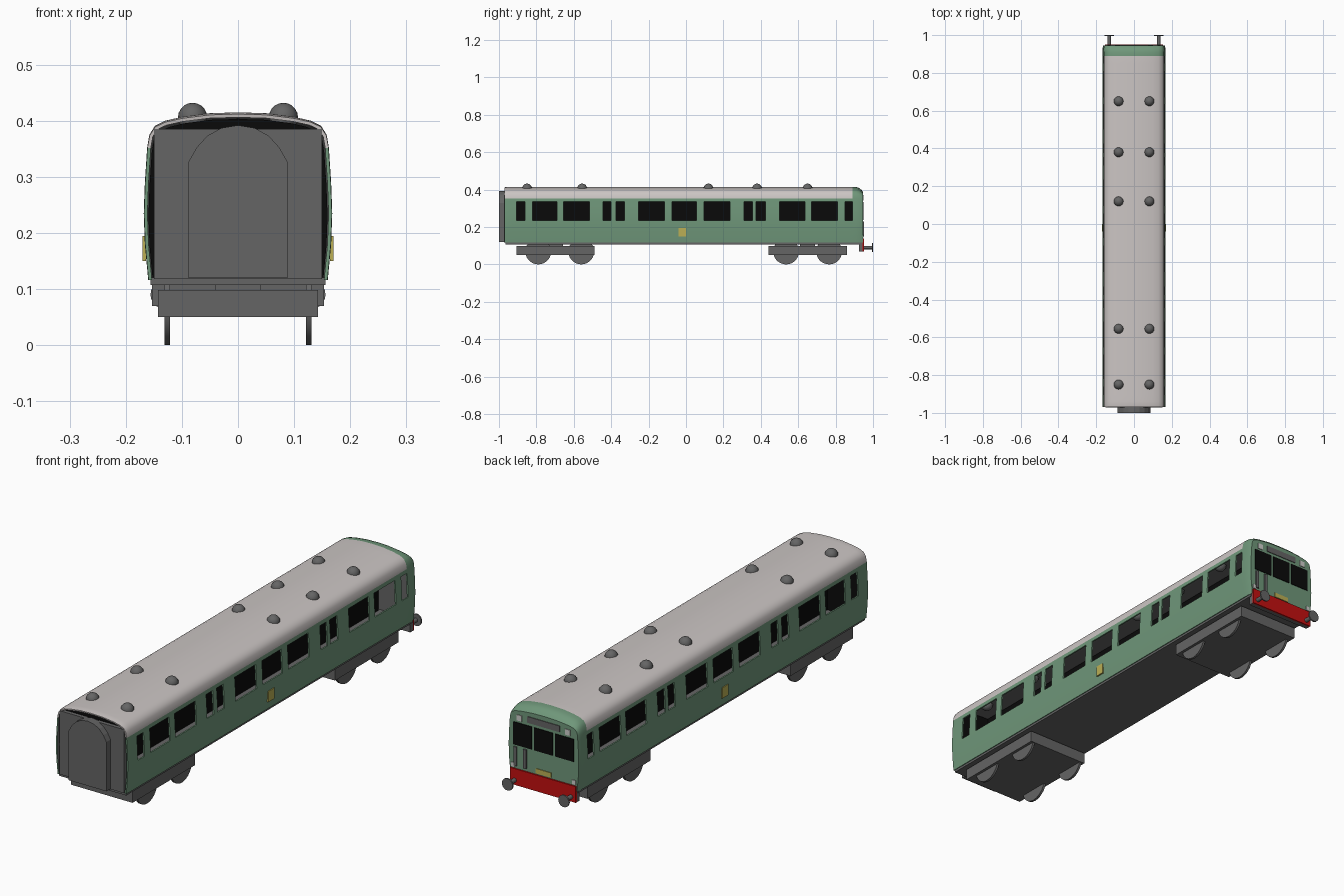
import bpy, bmesh, math
from mathutils import Matrix

if "Cube" in bpy.data.objects:
    bpy.data.objects.remove(bpy.data.objects["Cube"])


def material(name, rgb):
    m = bpy.data.materials.new(name)
    m.diffuse_color = (*rgb, 1)
    m.use_nodes = True
    m.node_tree.nodes["Principled BSDF"].inputs["Base Color"].default_value = m.diffuse_color
    return m


GREEN = material("green", (0.16, 0.31, 0.195))
ROOF = material("roof_grey", (0.60, 0.56, 0.55))
GREY = material("dark_grey", (0.13, 0.13, 0.13))
BLACK = material("black", (0.003, 0.003, 0.003))
RED = material("red", (0.55, 0.005, 0.005))
YELLOW = material("yellow", (0.50, 0.43, 0.09))
WHITE = material("lamp_white", (0.62, 0.62, 0.60))


def finish(name, bm, *mats):
    me = bpy.data.meshes.new(name)
    bm.to_mesh(me)
    bm.free()
    ob = bpy.data.objects.new(name, me)
    bpy.context.collection.objects.link(ob)
    for m in mats:
        me.materials.append(m)
    return ob


def smooth(ob, angle=35):
    bpy.ops.object.select_all(action='DESELECT')
    ob.select_set(True)
    bpy.context.view_layer.objects.active = ob
    for mod in list(ob.modifiers):
        bpy.ops.object.modifier_apply(modifier=mod.name)
    bpy.ops.object.shade_smooth_by_angle(angle=math.radians(angle))


def box(name, x, y, z, mat):
    """Box from (min, max) ranges."""
    bm = bmesh.new()
    size = [b - a for a, b in (x, y, z)]
    mid = [(a + b) / 2 for a, b in (x, y, z)]
    bmesh.ops.create_cube(bm, size=1, matrix=Matrix.Translation(mid) @ Matrix.Diagonal((*size, 1)))
    return finish(name, bm, mat)


def cylinder(name, centre, r, depth, axis, mat, seg=28):
    bm = bmesh.new()
    rot = Matrix.Rotation(math.pi / 2, 4, 'Y' if axis == 'X' else 'X')
    bmesh.ops.create_cone(bm, cap_ends=True, segments=seg, radius1=r, radius2=r, depth=depth,
                          matrix=Matrix.Translation(centre) @ rot)
    ob = finish(name, bm, mat)
    smooth(ob)
    return ob


def slab(name, outline, y0, y1, mat):
    """Outline in x,z pushed along y."""
    bm = bmesh.new()
    f = bm.faces.new([bm.verts.new((x, y0, z)) for x, z in outline])
    ext = bmesh.ops.extrude_face_region(bm, geom=[f])
    bmesh.ops.translate(bm, vec=(0, y1 - y0, 0),
                        verts=[v for v in ext['geom'] if isinstance(v, bmesh.types.BMVert)])
    bmesh.ops.recalc_face_normals(bm, faces=bm.faces)
    return finish(name, bm, mat)


def mirrored(half):
    return half + [(-x, z) for x, z in reversed(half) if x > 0]


# Body shell: lofted cross-section with open window cells
PROFILE = mirrored([(.160, .116), (.166, .18), (.168, .235), (.166, .29), (.163, .335), (.162, .352),
                    (.158, .375), (.148, .391), (.130, .400), (.10, .407), (.05, .4135), (0, .415)])
WINDOWS = [(-.905, -.86), (-.82, -.69), (-.655, -.515), (-.445, -.40), (-.375, -.33),
           (-.255, -.115), (-.075, .055), (.095, .235), (.31, .355), (.375, .425),
           (.50, .635), (.67, .81), (.85, .89)]
HOOD = .89


def section(y):
    t = max(0, (y - HOOD) / .055, (-.94 - y) / .06)
    sx, sz = 1 - .03 * t ** 3, 1 - .38 * t ** 3
    return [(x * sx, y, .35 + (z - .35) * sz if z > .35 else z) for x, z in PROFILE]


ys = sorted({y for w in WINDOWS for y in w} | {-.97, -.955, -.94, .91, .925, .937, .945})
bm = bmesh.new()
rings = [[bm.verts.new(p) for p in section(y)] for y in ys]
for i in range(len(ys) - 1):
    ym = (ys[i] + ys[i + 1]) / 2
    in_window = any(a < ym < b for a, b in WINDOWS)
    for j in range(len(PROFILE) - 1):
        zm = (PROFILE[j][1] + PROFILE[j + 1][1]) / 2
        if in_window and .235 < zm < .335:
            continue
        f = bm.faces.new((rings[i][j], rings[i + 1][j], rings[i + 1][j + 1], rings[i][j + 1]))
        f.material_index = 1 if zm > .352 and ym < HOOD else 0
bm.faces.new(list(reversed(rings[-1])))
body = finish("body_shell", bm, GREEN, ROOF, GREY)
sol = body.modifiers.new("thickness", 'SOLIDIFY')
sol.thickness = .006
sol.offset = -1
sol.material_offset = 2
smooth(body)

# Interior: floor, dark centre partition and dark bulkhead
box("floor", (-.156, .156), (-.965, .938), (.107, .121), GREY)
box("centre_partition", (-.003, .003), (-.935, .93), (.121, .404), BLACK)
slab("front_bulkhead", [(x * .95, .12 + (z - .12) * .96) for x, z in PROFILE], -.94, -.935, BLACK)

# Front end wall and gangway
box("front_end_wall", (-.150, .150), (-.972, -.955), (.118, .385), GREY)
arch = mirrored([(.088, .12), (.088, .327), (.074, .352), (.055, .373), (.03, .387), (0, .392)])
slab("gangway", arch, -1.0, -.965, GREY)

# Roof vents
for y in (-.85, -.555, .12, .38, .65):
    for s in (-1, 1):
        bm = bmesh.new()
        bmesh.ops.create_uvsphere(bm, u_segments=16, v_segments=10, radius=.026,
                                  matrix=Matrix.Translation((s * .081, y, .406)))
        smooth(finish("roof_vent", bm, GREY))

# Bogies with wheels
for y0, y1, axles in ((-.905, -.49, (-.79, -.56)), (.44, .86, (.535, .765))):
    box("bogie_frame", (-.143, .143), (y0, y1), (.05, .098), GREY)
    mid = (y0 + y1) / 2
    box("bogie_pivot", (-.04, .04), (mid - .04, mid + .04), (.095, .11), GREY)
    for y in axles:
        for s in (-1, 1):
            cylinder("wheel", (s * .126, y, .069), .069, .01, 'X', GREY)

# Side emblem plates
for s in (-1, 1):
    box("side_panel", (s * .167 - .003, s * .167 + .003), (-.04, 0), (.15, .195), YELLOW)

# Cab end: buffer beam and buffers
box("beam_back", (-.153, .153), (.925, .944), (.07, .12), GREY)
box("buffer_beam", (-.153, .153), (.944, .951), (.07, .138), RED)
for s in (-1, 1):
    cylinder("buffer_stem", (s * .131, .972, .09), .009, .046, 'Y', GREY, 14)
    cylinder("buffer_head", (s * .131, .997, .09), .025, .006, 'Y', GREY, 20)


def cab_plate(name, xc, zc, w, h, mat, depth=.003):
    box(name, (xc - w / 2, xc + w / 2), (.943, .945 + depth), (zc - h / 2, zc + h / 2), mat)


# Cab end details
for x in (-.098, 0, .098):
    cab_plate("cab_window", x, .285, .086, .095, BLACK)
cab_plate("destination_panel", 0, .358, .15, .026, GREY)
cab_plate("yellow_plate", 0, .153, .072, .02, YELLOW)
for x in (.085, .13):
    cab_plate("cab_pipe", x, .19, .014, .08, GREY, .006)
for s in (-1, 1):
    cab_plate("upper_lamp", s * .112, .354, .024, .024, WHITE)
    cab_plate("tail_lamp", s * .142, .152, .016, .018, WHITE)
